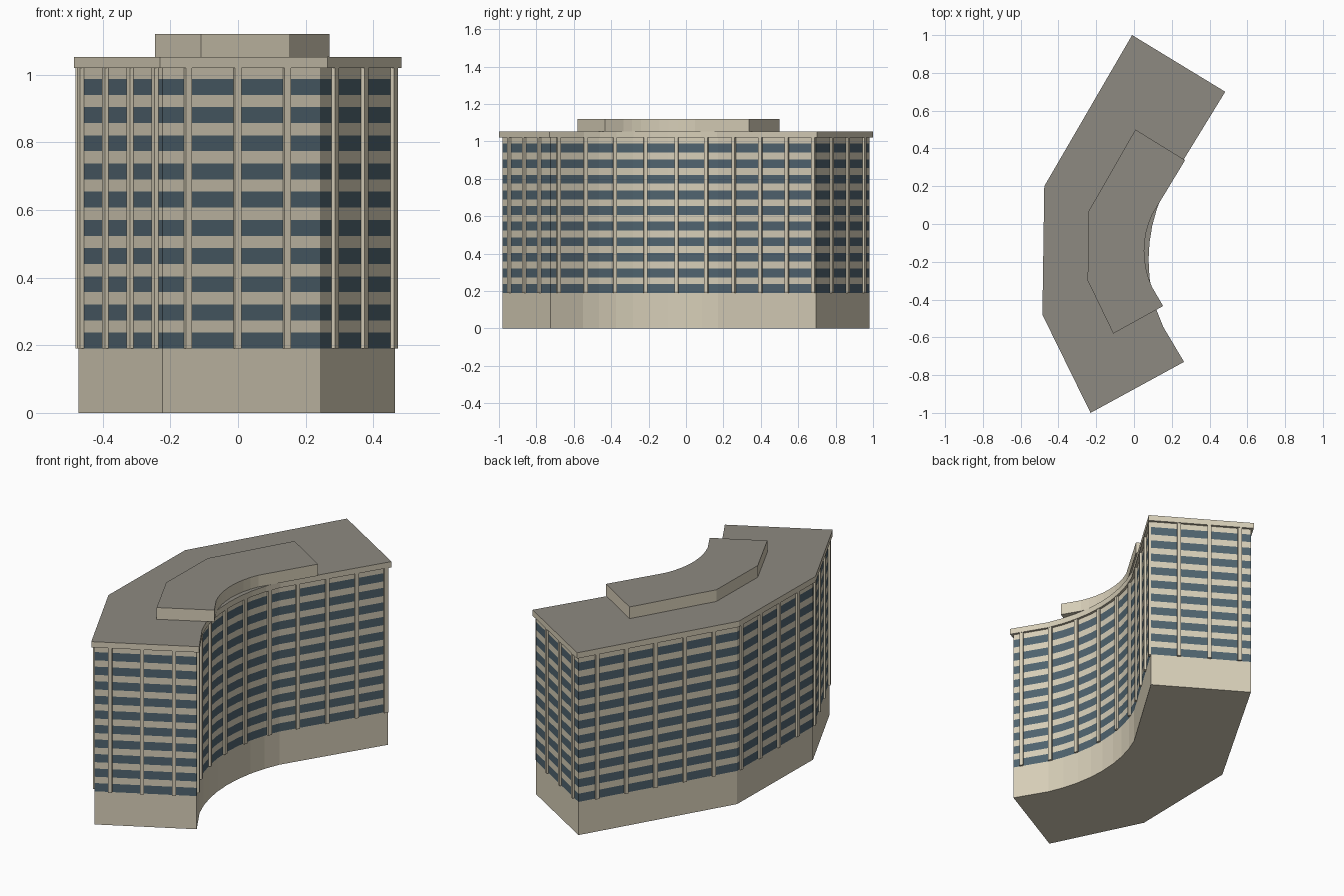
import bpy, bmesh, math
from mathutils import Vector, Matrix

if "Cube" in bpy.data.objects:
    bpy.data.objects.remove(bpy.data.objects["Cube"])


def material(name, rgb):
    m = bpy.data.materials.new(name)
    m.diffuse_color = (*rgb, 1)
    m.use_nodes = True
    m.node_tree.nodes["Principled BSDF"].inputs["Base Color"].default_value = m.diffuse_color
    return m


BEIGE = material("beige concrete", (0.68, 0.62, 0.48))
GLASS = material("blue grey glass", (0.08, 0.127, 0.16))
GREY = material("grey roofing", (0.27, 0.255, 0.22))


def finish(name, bm, mats):
    bmesh.ops.recalc_face_normals(bm, faces=bm.faces)
    me = bpy.data.meshes.new(name)
    bm.to_mesh(me)
    bm.free()
    for m in mats:
        me.materials.append(m)
    ob = bpy.data.objects.new(name, me)
    bpy.context.collection.objects.link(ob)
    return ob


def inset(pts, d):
    """Move a counter-clockwise outline inwards by d with mitred corners."""
    out = []
    for i, p in enumerate(pts):
        a = (p - pts[i - 1]).normalized()
        b = (pts[(i + 1) % len(pts)] - p).normalized()
        na, nb = Vector((-a.y, a.x)), Vector((-b.y, b.x))
        out.append(p + (na + nb) * d / (1 + na.dot(nb)))
    return out


def prism(name, pts, levels, mats, rule):
    """Stack of wall rings over an outline; rule(face) picks the material."""
    bm = bmesh.new()
    rings = [[bm.verts.new((p.x, p.y, z)) for p in pts] for z in levels]
    n = len(pts)
    for lo, hi in zip(rings, rings[1:]):
        for i in range(n):
            j = (i + 1) % n
            bm.faces.new((lo[i], lo[j], hi[j], hi[i]))
    bm.faces.new(rings[0][::-1])
    bm.faces.new(rings[-1])
    bm.normal_update()
    for f in bm.faces:
        f.material_index = rule(f)
    return finish(name, bm, mats)


# Plan outline: straight wings joined by a concave arc facing +x
arc = []
for i in range(9):
    t = math.asin(0.355 / 0.847) * (i / 4 - 1)
    arc.append((0.924 - 0.847 * math.cos(t), -0.19 + 0.847 * math.sin(t)))
outline = [Vector(p) for p in [(-0.23, -1.0), (0.265, -0.73), *arc, (0.483, 0.70),
                               (-0.01, 1.0), (-0.475, 0.20), (-0.485, -0.48)]]
wall = inset(outline, 0.014)

# Body: plain base with ten window bands above
BASE, TOP, FLOOR, WIN, COUNT = 0.19, 1.02, 0.0834, 0.047, 10
levels = [0]
for k in range(COUNT):
    levels += [BASE + k * FLOOR, BASE + k * FLOOR + WIN]
levels.append(TOP)


def band(f):
    z = f.calc_center_median().z
    return int(abs(f.normal.z) < 0.5 and z > BASE and (z - BASE) % FLOOR < WIN)


prism("building_body", wall, levels, [BEIGE, GLASS], band)


# Roof slab and smaller penthouse of the same plan
def top_grey(f):
    return int(f.normal.z > 0.5)


prism("roof_slab", outline, [TOP, 1.053], [BEIGE, GREY], top_grey)
small = [Vector((p.x * 0.533 + 0.013, p.y * 0.54 - 0.04)) for p in outline]
prism("penthouse", small, [1.053, 1.12], [BEIGE, GREY], top_grey)

# Facade columns evenly spaced along the whole perimeter
bm = bmesh.new()
step, s = 1 / 6, 0.083
for i, p in enumerate(wall):
    edge = wall[(i + 1) % len(wall)] - p
    while s < edge.length:
        c = p + edge.normalized() * s
        m = (Matrix.Translation((c.x, c.y, (BASE + TOP) / 2))
             @ Matrix.Rotation(math.atan2(edge.y, edge.x), 4, 'Z')
             @ Matrix.Diagonal((0.021, 0.024, TOP - BASE, 1)))
        bmesh.ops.create_cube(bm, size=1, matrix=m)
        s += step
    s -= edge.length
finish("facade_columns", bm, [BEIGE])
